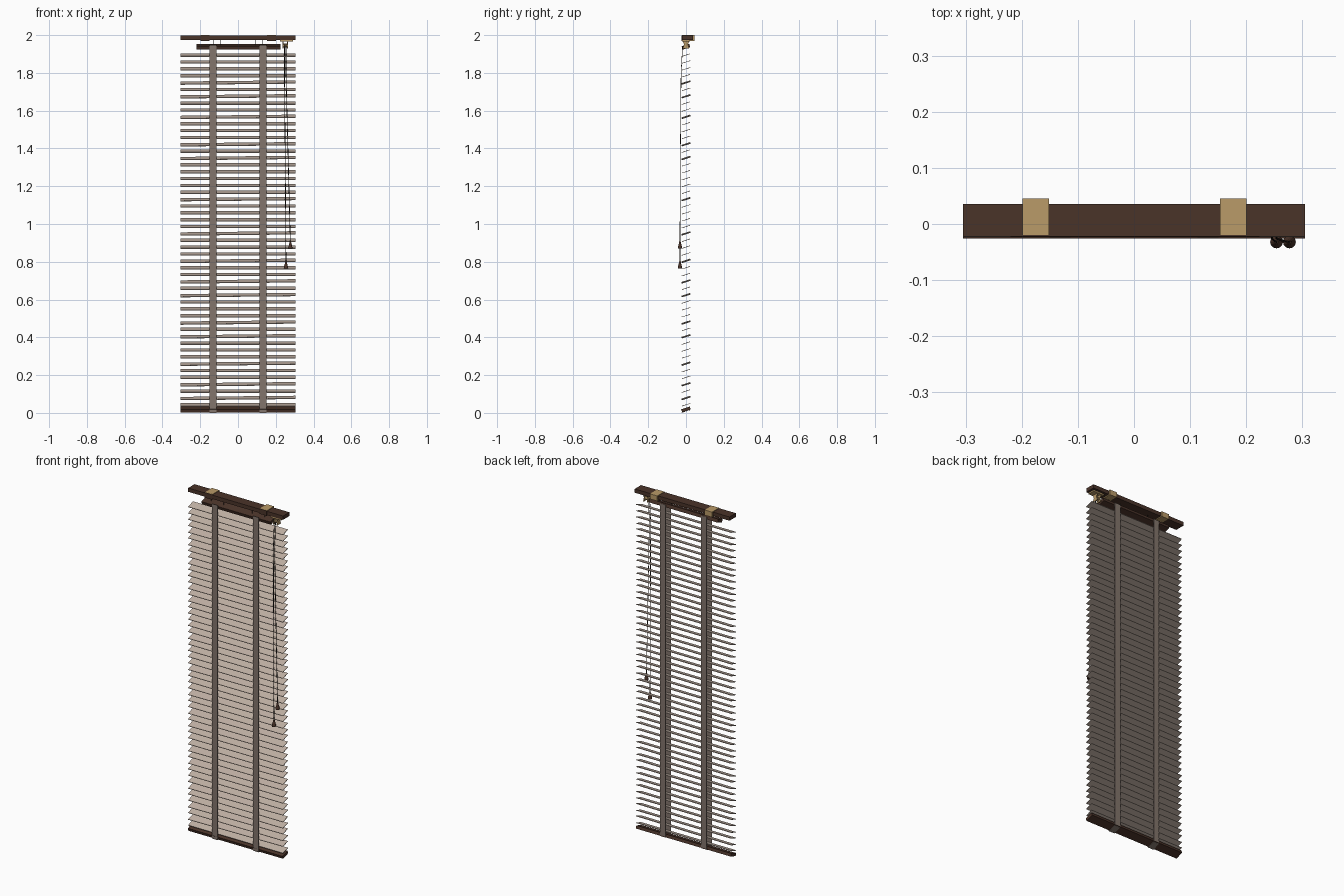
import bpy, bmesh, math
from mathutils import Vector

if "Cube" in bpy.data.objects:
    bpy.data.objects.remove(bpy.data.objects["Cube"])


def mat(name, col):
    m = bpy.data.materials.new(name)
    m.diffuse_color = (*col, 1)
    m.use_nodes = True
    m.node_tree.nodes["Principled BSDF"].inputs["Base Color"].default_value = m.diffuse_color
    return m


BROWN = mat("dark brown wood", (0.068, 0.033, 0.022))
SLAT = mat("pale taupe", (0.54, 0.445, 0.38))
TAPE = mat("grey brown cloth", (0.225, 0.178, 0.15))
BRASS = mat("brass tan", (0.49, 0.325, 0.14))
CORD = mat("dark cord", (0.045, 0.035, 0.028))
TILT = math.radians(18)      # front edge down, back edge up


def add(name, bm, m, loc, rot=(0, 0, 0)):
    me = bpy.data.meshes.new(name)
    bm.to_mesh(me)
    bm.free()
    me.materials.append(m)
    ob = bpy.data.objects.new(name, me)
    ob.location = loc
    ob.rotation_euler = rot
    bpy.context.collection.objects.link(ob)


def box(name, lo, hi, m, rot=(0, 0, 0), bevel=0):
    bm = bmesh.new()
    bmesh.ops.create_cube(bm, size=1)
    bmesh.ops.scale(bm, vec=[h - l for l, h in zip(lo, hi)], verts=bm.verts)
    if bevel:
        bmesh.ops.bevel(bm, geom=bm.edges[:], offset=bevel, segments=1, affect='EDGES')
    add(name, bm, m, [(l + h) / 2 for l, h in zip(lo, hi)], rot)


def cord(name, pts, r=0.0018):
    cu = bpy.data.curves.new(name, 'CURVE')
    cu.dimensions = '3D'
    cu.bevel_depth = r
    cu.bevel_resolution = 1
    cu.use_fill_caps = True
    sp = cu.splines.new('POLY')
    sp.points.add(len(pts) - 1)
    for p, c in zip(sp.points, pts):
        p.co = (*c, 1)
    cu.materials.append(CORD)
    ob = bpy.data.objects.new(name, cu)
    bpy.context.collection.objects.link(ob)


def lathe(name, profile, loc, m, n=12):
    bm = bmesh.new()
    rings = [[bm.verts.new((r * math.cos(2 * math.pi * i / n),
                            r * math.sin(2 * math.pi * i / n), z)) for i in range(n)]
             for r, z in profile]
    for a, b in zip(rings, rings[1:]):
        for i in range(n):
            bm.faces.new((a[i], a[(i + 1) % n], b[(i + 1) % n], b[i]))
    bm.faces.new(rings[0][::-1])
    bm.faces.new(rings[-1])
    add(name, bm, m, loc)


def wedge(name, x0, x1, profile, m):
    """Side profile in y and z, extruded along x."""
    bm = bmesh.new()
    a = [bm.verts.new((x0, y, z)) for y, z in profile]
    b = [bm.verts.new((x1, y, z)) for y, z in profile]
    n = len(a)
    bm.faces.new(a)
    bm.faces.new(b[::-1])
    for i in range(n):
        bm.faces.new((a[i], b[i], b[(i + 1) % n], a[(i + 1) % n]))
    bmesh.ops.recalc_face_normals(bm, faces=bm.faces)
    add(name, bm, m, (0, 0, 0))


# head rail and the tilting rail hung below it
box("head_rail", (-0.305, -0.022, 1.975), (0.305, 0.036, 1.997), BROWN)
box("tilt_rail", (-0.22, -0.021, 1.929), (0.224, 0.021, 1.948), BROWN, (TILT, 0, 0))

# wall brackets with a dark front plate
for s in (-1, 1):
    x = 0.176 * s + 0.001
    box("bracket", (x - 0.0235, -0.020, 1.970), (x + 0.0235, 0.045, 2.0), BRASS)
    box("bracket_plate", (x - 0.0235, -0.0225, 1.970), (x + 0.0235, -0.020, 1.999), BROWN)

# slats, a few of them hanging slightly askew
askew = {4, 6, 9, 13, 15, 21, 26, 30, 33, 35, 39, 41, 45, 48, 50}
for i in range(52):
    z = 1.894 - i * 0.0363
    box("slat", (-0.305, -0.0235, z - 0.0016), (0.305, 0.0235, z + 0.0016), SLAT,
        (TILT, -0.010 if i in askew else 0, 0))

# bottom rail
box("bottom_rail", (-0.305, -0.024, 0.013), (0.305, 0.024, 0.030), BROWN, (TILT, 0, 0))

# ladder tapes front and back, tape fold under the bottom rail, lift cords
for s in (-1, 1):
    x = 0.132 * s
    box("front_tape", (x - 0.0185, -0.0250, 0.003), (x + 0.0185, -0.0238, 1.948), TAPE)
    box("back_tape", (x - 0.0185, 0.0232, 0.018), (x + 0.0185, 0.0245, 1.95), TAPE)
    box("tape_fold", (x - 0.0185, -0.0245, 0.0105), (x + 0.0185, 0.0245, 0.012), TAPE,
        (TILT, 0, 0))
    cord("lift_cord", [(x, 0, 0.02), (x, 0, 1.98)], 0.001)
    for dx in (-0.04, 0.04):
        cord("hanger_cord", [(x + dx, 0, 1.94), (x + dx, 0, 1.98)], 0.001)

# cord lock: base plate, two flared cheeks and a roller
box("lock_plate", (0.222, -0.020, 1.967), (0.292, 0.022, 1.976), BRASS)
cheek = [(-0.018, 1.928), (0.018, 1.928), (0.010, 1.950), (0.018, 1.968),
         (-0.018, 1.968), (-0.010, 1.950)]
for x in (0.236, 0.260):
    wedge("lock_cheek", x, x + 0.004, cheek, BRASS)
box("lock_roller", (0.238, -0.010, 1.936), (0.262, 0.010, 1.952), BRASS, (0.5, 0, 0), 0.003)

# pull cords with bell-shaped tassels
bell = [(0.0105, 0.0), (0.0115, 0.004), (0.0095, 0.014), (0.006, 0.027),
        (0.0045, 0.036), (0.003, 0.040)]
for x0, x, z in ((0.246, 0.254, 0.764), (0.254, 0.277, 0.869)):
    cord("pull_cord", [(x0, 0, 1.953), (x0, -0.018, 1.94), (x0, -0.026, 1.80),
                       ((x0 + x) / 2, -0.030, 1.35), (x, -0.032, z + 0.038)])
    lathe("tassel", bell, (x, -0.032, z), BROWN)

# settle the bottom rail on the floor
bpy.context.view_layer.update()
low = min((o.matrix_world @ Vector(c)).z for o in bpy.data.objects for c in o.bound_box)
for o in bpy.data.objects:
    if o.name.startswith(("bottom_rail", "tape_fold")):
        o.location.z -= low
